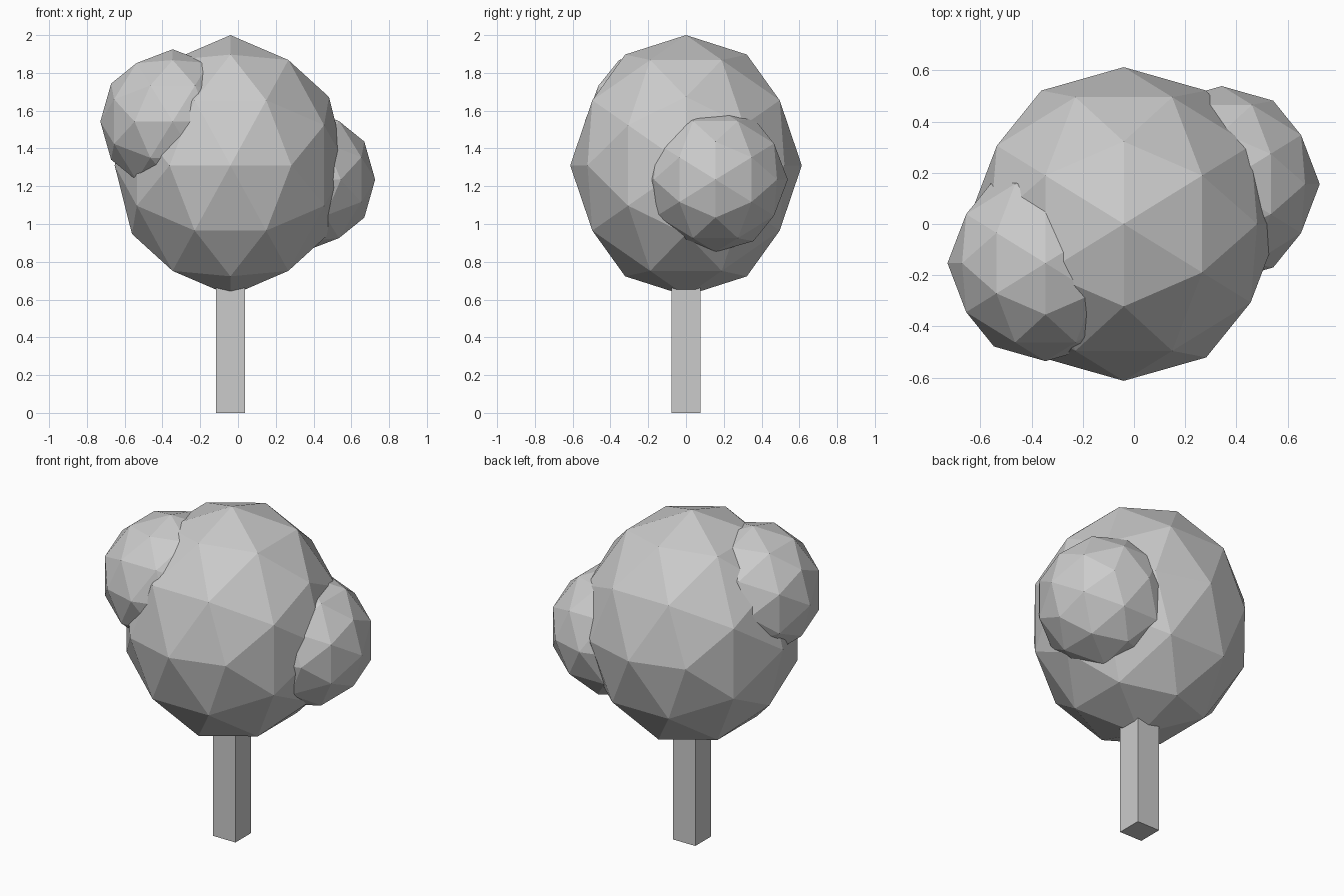
import bpy, bmesh
from mathutils import Vector

if "Cube" in bpy.data.objects:
    bpy.data.objects.remove(bpy.data.objects["Cube"])

PHI = (1 + 5 ** 0.5) / 2


def leaf_ball(name, centre, radii):
    """Flat-shaded 80-face icosphere with its two-fold axes along x, y and z."""
    bm = bmesh.new()
    for a in (-1, 1):
        for b in (-PHI, PHI):
            for co in ((0, a, b), (b, 0, a), (a, b, 0)):
                bm.verts.new(co)
    bmesh.ops.convex_hull(bm, input=bm.verts[:])
    bmesh.ops.subdivide_edges(bm, edges=bm.edges[:], cuts=1, use_grid_fill=True)
    for v in bm.verts:
        n = v.co.normalized()
        v.co = Vector([c + r * k for c, r, k in zip(centre, radii, n)])
    bmesh.ops.recalc_face_normals(bm, faces=bm.faces[:])
    mesh = bpy.data.meshes.new(name)
    bm.to_mesh(mesh)
    bm.free()
    obj = bpy.data.objects.new(name, mesh)
    bpy.context.collection.objects.link(obj)
    return obj


# Foliage: one tall main ball and two smaller side balls
leaf_ball("main_crown", (-0.04, 0, 1.31), (0.613, 0.613, 0.69))
leaf_ball("left_foliage", (-0.346, -0.153, 1.542), (0.383, 0.383, 0.383))
leaf_ball("right_foliage", (0.343, 0.156, 1.235), (0.383, 0.383, 0.383))

# Square trunk, its top hidden inside the crown
bpy.ops.mesh.primitive_cube_add(size=1, location=(-0.04, 0, 0.4))
trunk = bpy.context.object
trunk.name = "trunk"
trunk.scale = (0.152, 0.152, 0.8)
